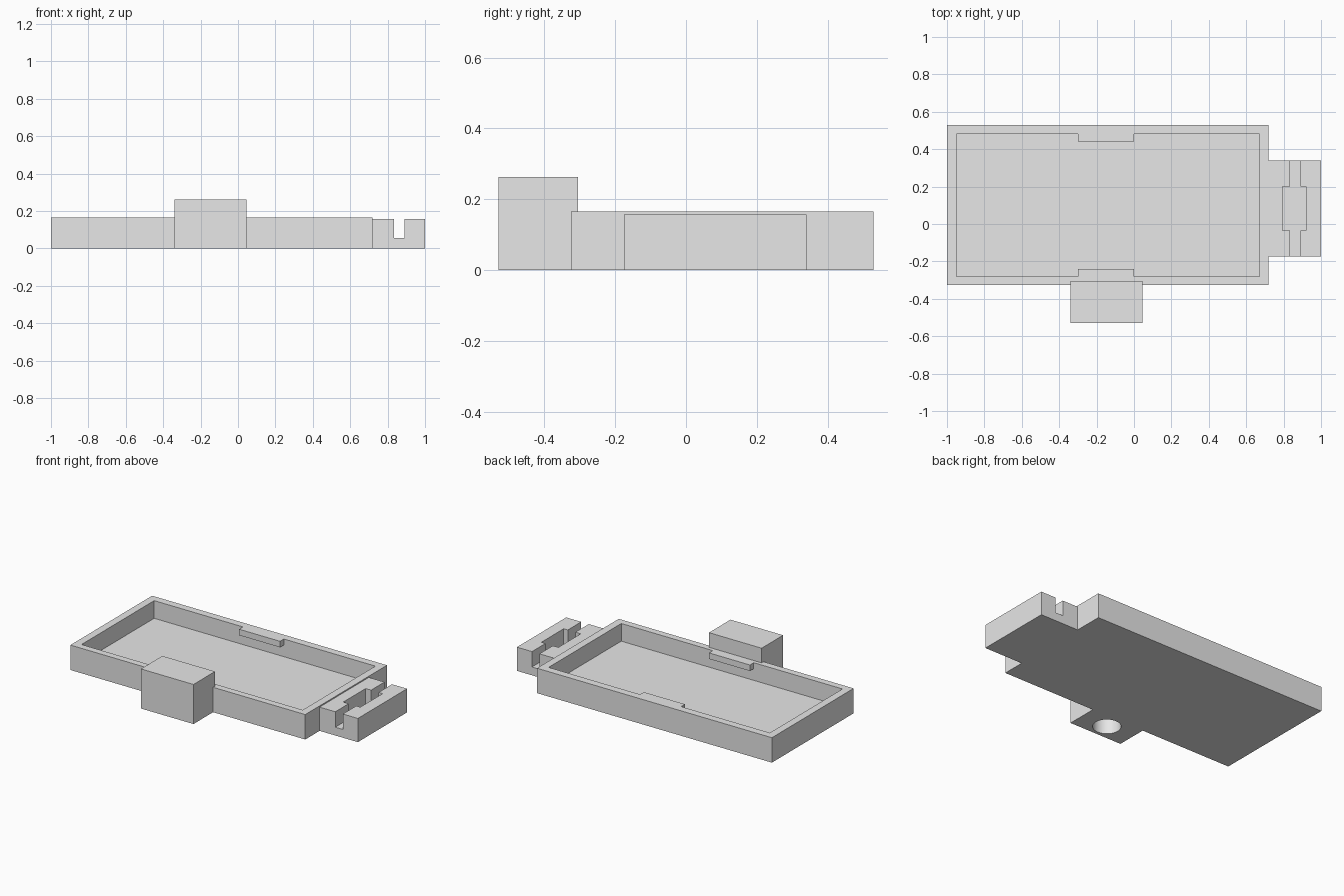
import bpy
import bmesh
import math
from mathutils import Matrix

default = bpy.data.objects.get("Cube")
if default:
    bpy.data.objects.remove(default, do_unlink=True)

grey = bpy.data.materials.new("light grey plastic")
grey.use_nodes = True
grey.diffuse_color = (0.8, 0.8, 0.8, 1)
grey.node_tree.nodes["Principled BSDF"].inputs["Base Color"].default_value = (0.8, 0.8, 0.8, 1)


def finish(name, bm):
    bmesh.ops.recalc_face_normals(bm, faces=bm.faces)
    mesh = bpy.data.meshes.new(name)
    bm.to_mesh(mesh)
    bm.free()
    mesh.materials.append(grey)
    obj = bpy.data.objects.new(name, mesh)
    bpy.context.scene.collection.objects.link(obj)
    return obj


def prism(name, points, shift):
    """Extrude a closed flat profile by a vector."""
    bm = bmesh.new()
    face = bm.faces.new([bm.verts.new(p) for p in points])
    new = bmesh.ops.extrude_face_region(bm, geom=[face])["geom"]
    # the starting face is kept as the closing cap
    verts = [g for g in new if isinstance(g, bmesh.types.BMVert)]
    bmesh.ops.translate(bm, verts=verts, vec=shift)
    return finish(name, bm)


def box(name, x0, x1, y0, y1, z0, z1):
    points = [(x0, y0, z0), (x1, y0, z0), (x1, y1, z0), (x0, y1, z0)]
    return prism(name, points, (0, 0, z1 - z0))


def subtract(target, cutter):
    cutter.hide_render = True
    mod = target.modifiers.new("cut", "BOOLEAN")
    mod.operation = "DIFFERENCE"
    mod.solver = "EXACT"
    mod.object = cutter
    bpy.ops.object.select_all(action="DESELECT")
    bpy.context.view_layer.objects.active = target
    target.select_set(True)
    bpy.ops.object.modifier_apply(modifier=mod.name)
    bpy.data.objects.remove(cutter, do_unlink=True)


# Open tray; the two retaining clips are left standing when the cavity is cut
tray = box("tray", -1, 0.72, -0.325, 0.53, 0, 0.165)
cavity = box("cavity_cutter", -0.95, 0.67, -0.28, 0.48, 0.048, 0.3)
for y0, y1 in ((-0.32, -0.24), (0.44, 0.52)):
    subtract(cavity, box("clip_space", -0.3, 0, y0, y1, 0.125, 0.4))
subtract(tray, cavity)

# Front block, stepping over the tray rim, with a round socket underneath
profile = [(-0.53, 0), (-0.325, 0), (-0.325, 0.165),
           (-0.305, 0.165), (-0.305, 0.262), (-0.53, 0.262)]
block = prism("front_block", [(-0.34, y, z) for y, z in profile], (0.385, 0, 0))
bm = bmesh.new()
bmesh.ops.create_cone(bm, cap_ends=True, segments=48, radius1=0.084, radius2=0.084,
                      depth=0.4, matrix=Matrix.Translation((-0.147, -0.425, 0)))
subtract(block, finish("socket_cutter", bm))

# End bracket with a full-length slot widened to a pocket in the middle
bracket = box("end_bracket", 0.72, 1, -0.175, 0.34, 0, 0.157)
slot = [(0.835, -0.3), (0.89, -0.3), (0.89, -0.035), (0.92, -0.035),
        (0.92, 0.2), (0.89, 0.2), (0.89, 0.5), (0.835, 0.5),
        (0.835, 0.2), (0.795, 0.2), (0.795, -0.035), (0.835, -0.035)]
subtract(bracket, prism("slot_cutter", [(x, y, 0.055) for x, y in slot], (0, 0, 0.3)))

# Smooth the socket wall, keep every other edge sharp
for obj in (tray, block, bracket):
    bpy.ops.object.select_all(action="DESELECT")
    bpy.context.view_layer.objects.active = obj
    obj.select_set(True)
    bpy.ops.object.shade_smooth_by_angle(angle=math.radians(30))
